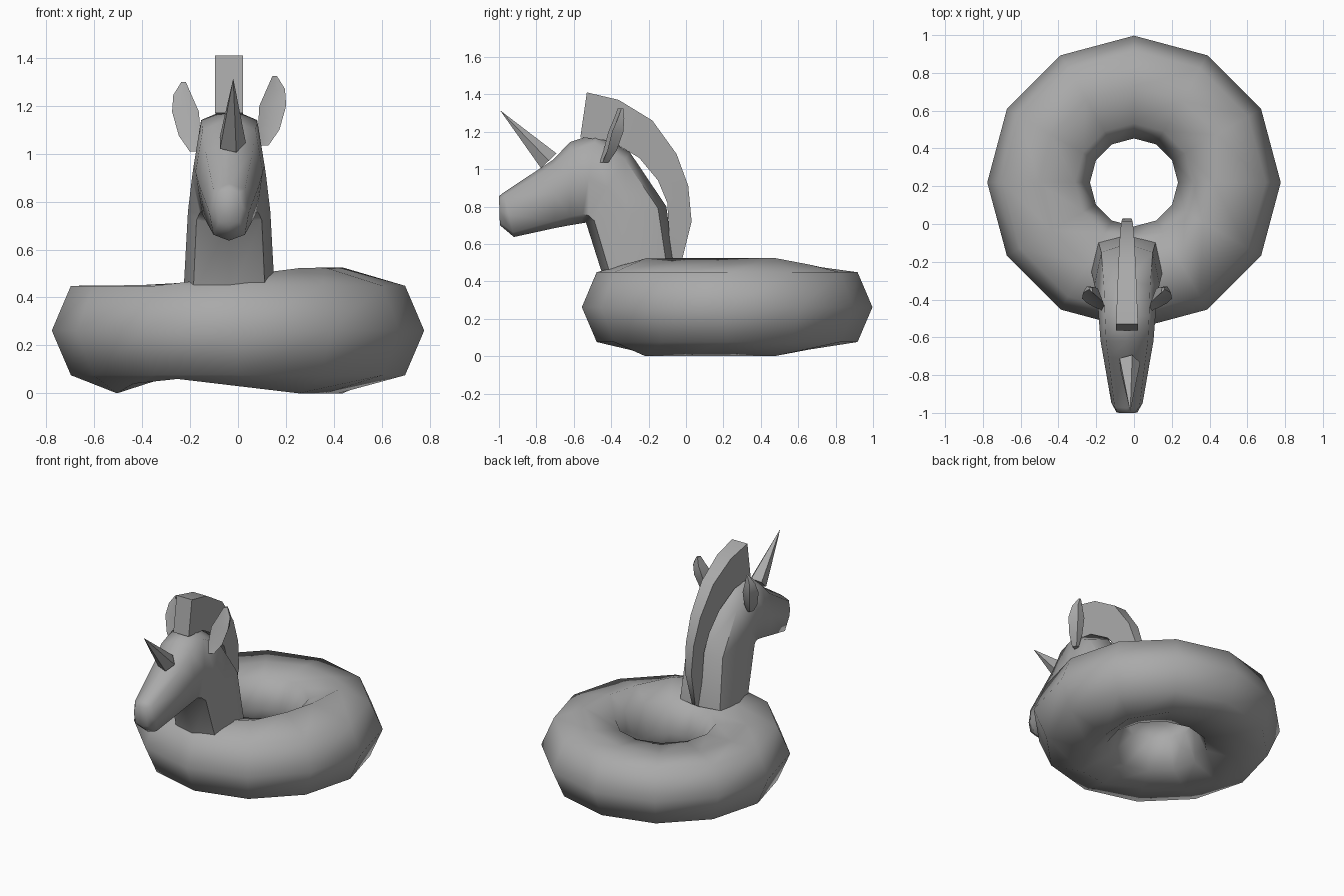
import bpy, bmesh
from math import sin, cos, pi, radians
from mathutils import Vector

cube = bpy.data.objects.get("Cube")
if cube:
    bpy.data.objects.remove(cube)

MID = -0.037  # the animal sits slightly off the ring's axis

mat = bpy.data.materials.new("grey_vinyl")
mat.use_nodes = True
GREY = (0.4, 0.4, 0.4, 1)
mat.diffuse_color = GREY
mat.node_tree.nodes["Principled BSDF"].inputs["Base Color"].default_value = GREY


def skin(name, rings, closed=False, angle=60):
    """Bridge equal rings of points into one smooth-shaded object."""
    bm = bmesh.new()
    loops = [[bm.verts.new(p) for p in ring] for ring in rings]
    n = len(loops[0])
    pairs = list(zip(loops, loops[1:]))
    if closed:
        pairs.append((loops[-1], loops[0]))
    else:
        bm.faces.new(loops[0])
        bm.faces.new(loops[-1])
    for a, b in pairs:
        for i in range(n):
            j = (i + 1) % n
            bm.faces.new((a[i], a[j], b[j], b[i]))
    bmesh.ops.recalc_face_normals(bm, faces=bm.faces)
    mesh = bpy.data.meshes.new(name)
    bm.to_mesh(mesh)
    bm.free()
    mesh.materials.append(mat)
    obj = bpy.data.objects.new(name, mesh)
    bpy.context.collection.objects.link(obj)
    bpy.ops.object.select_all(action="DESELECT")
    obj.select_set(True)
    bpy.context.view_layer.objects.active = obj
    bpy.ops.object.shade_smooth_by_angle(angle=radians(angle))
    return obj


def section(low, high, half, sides, bulge):
    """Ring spanning two side-view points (y, z), with a half width in x."""
    a, b = Vector((MID, *low)), Vector((MID, *high))
    mid, up, side = (a + b) / 2, (b - a) / 2, Vector((half, 0, 0))
    pts = []
    for i in range(sides):
        t = 2 * pi * i / sides + (pi / 4 if sides == 4 else 0)
        k = bulge if sides == 4 or i % 2 else 1
        pts.append(mid + (up * sin(t) + side * cos(t)) * k)
    return pts


# Swim ring: octagonal tube, with its crown and underside sagging in places
R, TUBE = 0.505, 0.272
crown = [.525, .525, .49, .475, .46, .45, .45, .45, .455, .49, .522, .525]
under = [0, 0, .035, .055, .06, .04, 0, .04, .06, .03, 0, 0]
rings = []
for i in range(12):
    a = radians(30 * i)
    ring = []
    for j in range(8):
        t = radians(45 * j)
        r, z = R + TUBE * cos(t), 0.262 + TUBE * 0.97 * sin(t)
        if j in (2, 6):
            z = (crown if j == 2 else under)[i]
            if i in (0, 11):
                r = 0.42
        ring.append((r * cos(a), 0.22 + r * sin(a), z))
    rings.append(ring)
skin("swim_ring", rings, closed=True, angle=80)

# Neck and head: one loft that pivots at the jaw
body = [
    ((-.435, .40), (-.06, .46), .19),
    ((-.535, .715), (-.105, .80), .172),
    ((-.545, .712), (-.30, 1.09), .155),
    ((-.56, .71), (-.48, 1.19), .148),
    ((-.62, .70), (-.62, 1.145), .14),
    ((-.70, .685), (-.71, 1.05), .125),
    ((-.92, .637), (-.975, .875), .083),
    ((-.995, .70), (-1, .855), .055),
]
skin("neck_and_head", [section(a, b, w, 8, 1.12) for a, b, w in body])

# Mane: a tapering crest arching from the poll to the ring
crest = [
    ((-.565, 1.17), (-.53, 1.41), .058),
    ((-.40, 1.15), (-.36, 1.37), .052),
    ((-.25, 1.06), (-.18, 1.26), .044),
    ((-.15, .94), (-.05, 1.08), .037),
    ((-.10, .82), (.012, .91), .03),
    ((-.09, .65), (.03, .72), .024),
    ((-.08, .45), (-.03, .48), .012),
]
skin("mane", [section(a, b, w, 4, 2 ** 0.5) for a, b, w in crest], angle=75)

# Ears: leaf shapes with a hollow front (x, y, z, half width, depth)
leaf = [
    (.145, -.445, 1.035, .02, .03),
    (.165, -.42, 1.10, .045, .05),
    (.182, -.395, 1.20, .056, .06),
    (.195, -.365, 1.27, .038, .035),
    (.19, -.345, 1.325, .009, .01),
]
for name, s, drop in (("left_ear", 1, 0), ("right_ear", -1, .025)):
    skin(name, [[(MID + s * (x - w), y - .02, z - drop),
                 (MID + s * x, y + d * .3 - .015, z - drop),
                 (MID + s * (x + w), y, z - drop),
                 (MID + s * (x + w * .5), y + d, z - drop),
                 (MID + s * (x - w * .5), y + d * .9, z - drop)]
                for x, y, z, w, d in leaf], angle=50)

# Horn: five-sided spike leaning forward
base, tip = Vector((-.027, -.735, 1.045)), Vector((-.02, -.99, 1.31))
turn = (tip - base).to_track_quat("Z", "Y")
skin("horn", [[c + turn @ Vector((r * cos(2 * pi * i / 5), r * sin(2 * pi * i / 5), 0))
               for i in range(5)]
              for c, r in ((base, .06), (tip, .001))], angle=30)
